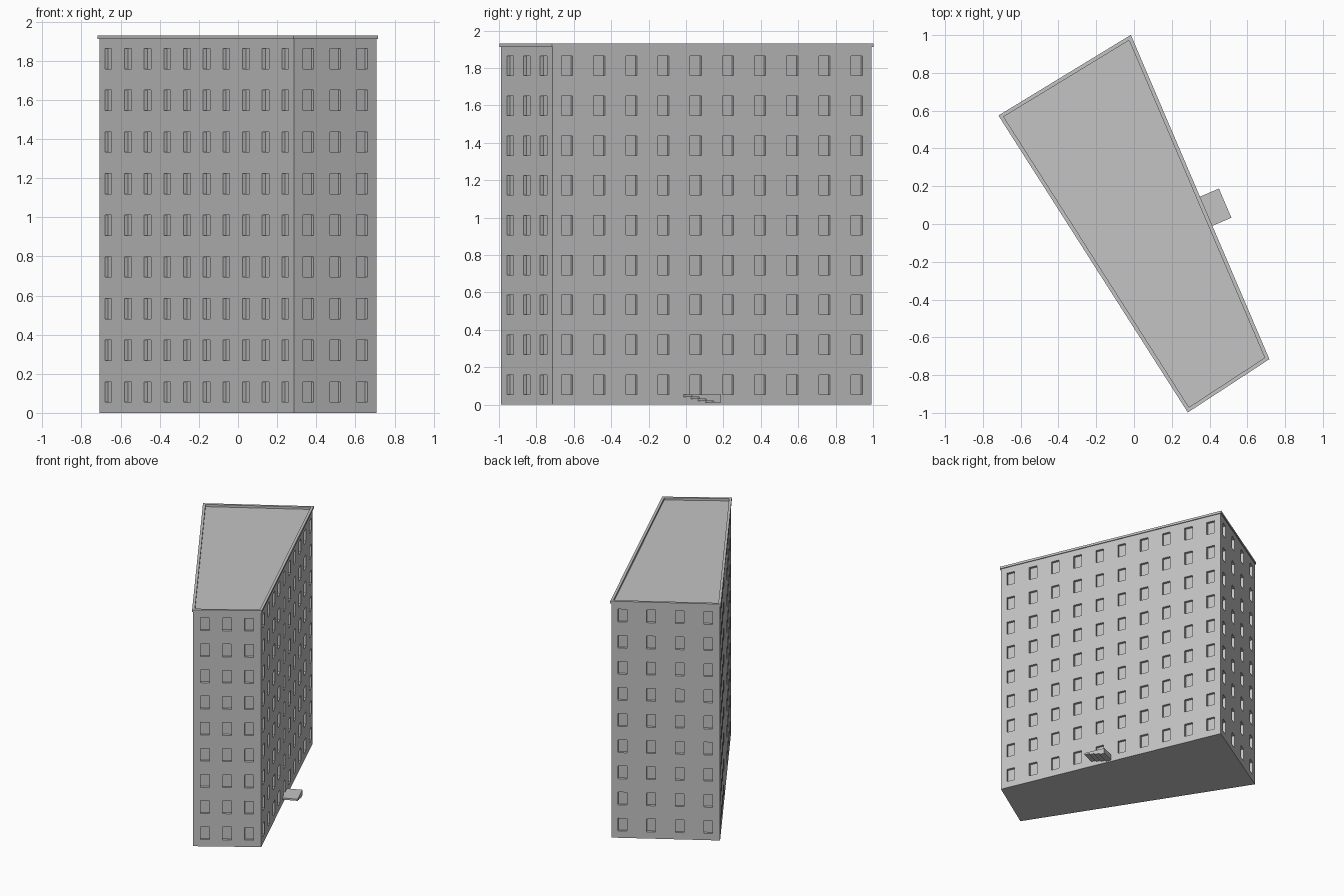
import bpy, bmesh
from mathutils import Vector

cube = bpy.data.objects.get("Cube")
if cube:
    bpy.data.objects.remove(cube, do_unlink=True)

# One plain concrete colour for the whole block
concrete = bpy.data.materials.new("concrete grey")
concrete.use_nodes = True
GREY = (0.55, 0.55, 0.55, 1)
concrete.diffuse_color = GREY
concrete.node_tree.nodes["Principled BSDF"].inputs["Base Color"].default_value = GREY

UP = Vector((0, 0, 1))
TOP, WALL_TOP = 1.93, 1.912
WIN_W, WIN_H, DEPTH = 0.065, 0.104, 0.02
ROWS, FIRST_SILL, STOREY = 9, 0.055, 0.213

# Footprint, counter-clockwise from the left corner
left, front, right, back = (Vector(p) for p in (
    (-0.708, 0.572, 0), (0.287, -0.988, 0), (0.708, -0.713, 0), (-0.02, 0.991, 0)))
plan = [left, front, right, back]


def finish(name, bm):
    bmesh.ops.remove_doubles(bm, verts=bm.verts, dist=0.0002)
    bmesh.ops.recalc_face_normals(bm, faces=bm.faces)
    mesh = bpy.data.meshes.new(name)
    bm.to_mesh(mesh)
    bm.free()
    mesh.materials.append(concrete)
    obj = bpy.data.objects.new(name, mesh)
    bpy.context.collection.objects.link(obj)
    return obj


def face(bm, points):
    return bm.faces.new([bm.verts.new(p) for p in points])


def outward(a, b):
    return (b - a).normalized().cross(UP)


def offset_plan(dist, z):
    """Footprint with mitred corners moved outward by dist, at height z."""
    loop = []
    for i, p in enumerate(plan):
        n1 = outward(plan[i - 1], p)
        n2 = outward(p, plan[(i + 1) % 4])
        loop.append(p + (n1 + n2) * dist / (1 + n1.dot(n2)) + UP * z)
    return loop


def window_wall(bm, a, b, first, step, count):
    """Wall from a to b with a grid of recessed windows."""
    length = (b - a).length
    along, inward = (b - a) / length, -outward(a, b) * DEPTH
    xs, zs = [0], [0]
    for i in range(count):
        mid = length * (first + i * step)
        xs += [mid - WIN_W / 2, mid + WIN_W / 2]
    for r in range(ROWS):
        sill = FIRST_SILL + r * STOREY
        zs += [sill, sill + WIN_H]
    xs.append(length)
    zs.append(WALL_TOP)
    for i in range(len(xs) - 1):
        for j in range(len(zs) - 1):
            quad = [a + along * x + UP * z for x, z in (
                (xs[i], zs[j]), (xs[i + 1], zs[j]),
                (xs[i + 1], zs[j + 1]), (xs[i], zs[j + 1]))]
            if i % 2 and j % 2:
                pane = [p + inward for p in quad]
                face(bm, pane)
                for k in range(4):
                    m = (k + 1) % 4
                    face(bm, (quad[k], quad[m], pane[m], pane[k]))
            else:
                face(bm, quad)


# Walls, floor and flat roof
bm = bmesh.new()
window_wall(bm, left, front, 0.045, 0.101, 10)
window_wall(bm, front, right, 0.173, 0.325, 3)
window_wall(bm, right, back, 0.045, 0.101, 10)
window_wall(bm, back, left, 0.103, 0.263, 4)
face(bm, offset_plan(0, 0))
face(bm, offset_plan(0, WALL_TOP))
finish("building_walls", bm)

# Parapet rim around the roof
bm = bmesh.new()
profile = [(-0.013, WALL_TOP), (0.007, WALL_TOP), (0.007, TOP), (-0.013, TOP)]
loops = [offset_plan(d, z) for d, z in profile]
for k in range(4):
    a, b = loops[k], loops[(k + 1) % 4]
    for i in range(4):
        m = (i + 1) % 4
        face(bm, (a[i], a[m], b[m], b[i]))
finish("roof_parapet", bm)

# Entrance slab with a stepped underside, against the right wall
bm = bmesh.new()
along = (back - right).normalized()
out = outward(right, back)
corner = Vector((0.41, -0.012, 0)) - out * 0.005
outline = [(0, 0.054)]
for i in range(4):
    under = 0.04 - 0.01 * i
    outline += [(0.042 * i, under), (0.042 * (i + 1), under)]
outline.append((0.168, 0.054))
inner = [corner + along * s + UP * z for s, z in outline]
slab = face(bm, inner)
moved = bmesh.ops.extrude_face_region(bm, geom=[slab])["geom"]
bmesh.ops.translate(bm, vec=out * 0.12,
                    verts=[v for v in moved if isinstance(v, bmesh.types.BMVert)])
if not any(f for f in bm.faces if f.is_valid and f == slab):
    face(bm, inner)
finish("entrance_steps", bm)
